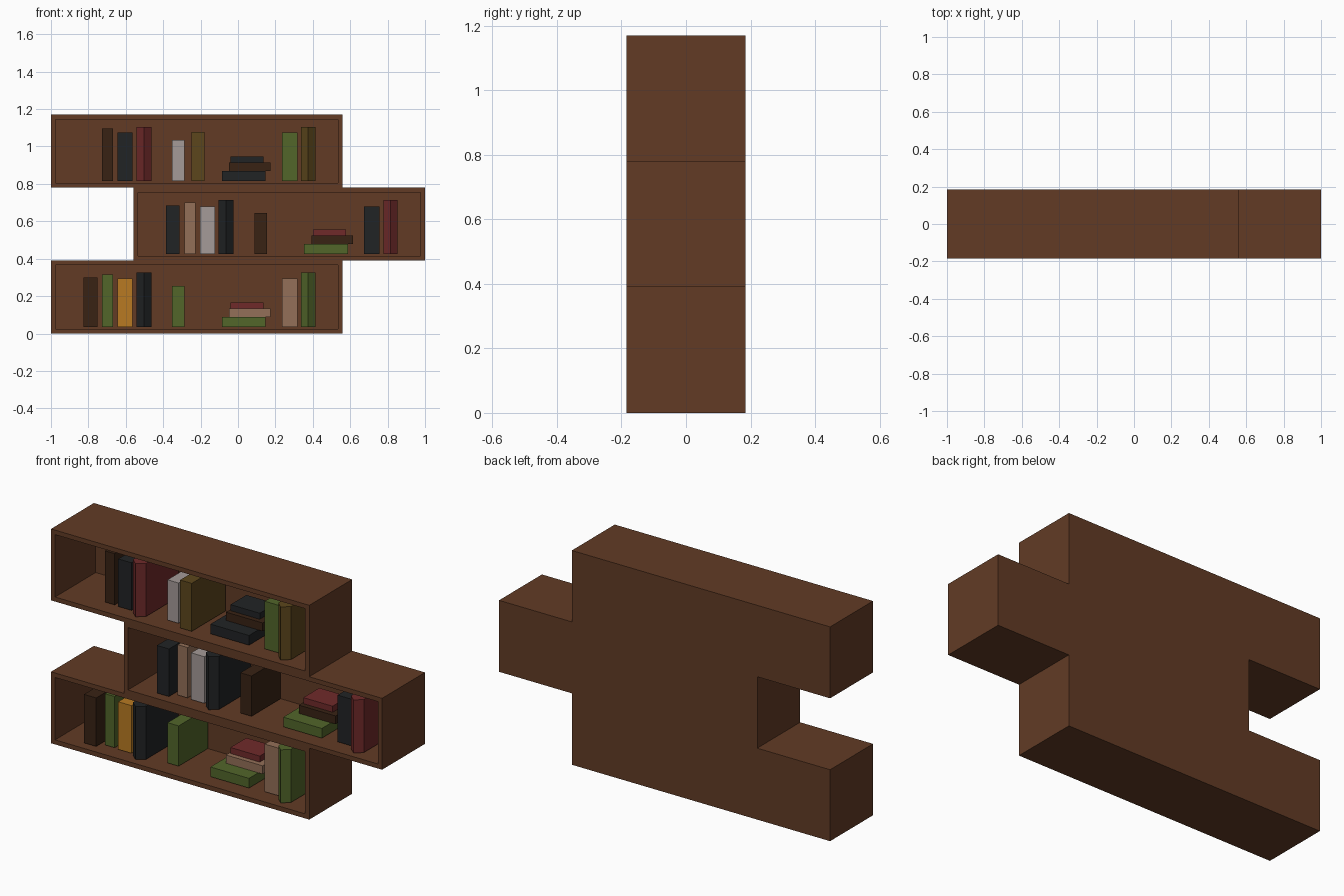
import bpy, bmesh

if "Cube" in bpy.data.objects:
    bpy.data.objects.remove(bpy.data.objects["Cube"])

# Colours as display values, converted to linear
COLOURS = {
    "wood": (98, 59, 37), "brown": (56, 34, 20), "black": (33, 35, 37),
    "red": (112, 42, 42), "white": (165, 155, 152), "olive": (92, 70, 28),
    "green": (82, 102, 42), "tan": (148, 112, 88), "yellow": (184, 122, 34),
}


def linear(v):
    v /= 255
    return v / 12.92 if v <= 0.04045 else ((v + 0.055) / 1.055) ** 2.4


MATS = {}
for key, rgb in COLOURS.items():
    MATS[key] = bpy.data.materials.new(key)
    MATS[key].diffuse_color = (*[linear(v) for v in rgb], 1)


def add_object(name, bm, colour):
    bmesh.ops.recalc_face_normals(bm, faces=bm.faces)
    mesh = bpy.data.meshes.new(name)
    bm.to_mesh(mesh)
    bm.free()
    mesh.materials.append(MATS[colour])
    ob = bpy.data.objects.new(name, mesh)
    bpy.context.collection.objects.link(ob)
    return ob


def prism(outline, z0, z1):
    """Extrude a plan outline from z0 up to z1."""
    bm = bmesh.new()
    face = bm.faces.new([bm.verts.new((x, y, z0)) for x, y in outline])
    top = bmesh.ops.extrude_face_region(bm, geom=[face])["geom"]
    verts = [v for v in top if isinstance(v, bmesh.types.BMVert)]
    bmesh.ops.translate(bm, verts=verts, vec=(0, 0, z1 - z0))
    return bm


def rect(x0, x1, y0, y1):
    return [(x0, y0), (x1, y0), (x1, y1), (x0, y1)]


FRONT, BACK = -0.185, 0.185
LENGTH, HEIGHT, WALL, CAVITY = 1.56, 0.39, 0.035, 0.35
BOOK_BACK = 0.147


def shelf_case(name, x0, z0):
    """Open-fronted box: inset the front face and push it back."""
    bm = prism(rect(x0, x0 + LENGTH, FRONT, BACK), z0, z0 + HEIGHT)
    bmesh.ops.recalc_face_normals(bm, faces=bm.faces)
    face = min(bm.faces, key=lambda f: f.calc_center_median().y)
    bmesh.ops.inset_region(bm, faces=[face], thickness=WALL)
    inner = bmesh.ops.extrude_discrete_faces(bm, faces=[face])["faces"][0]
    bmesh.ops.translate(bm, verts=inner.verts, vec=(0, CAVITY, 0))
    add_object(name, bm, "wood")


def upright_book(name, x, width, setback, z0, height, colour, pointed=False):
    y = FRONT + setback
    outline = rect(x, x + width, y, BOOK_BACK)
    if pointed:  # two-sided spine
        outline.insert(1, (x + width / 2, y - 0.034))
    add_object(name, prism(outline, z0, z0 + height), colour)


# Slots from the left end of a case: offset, width, setback, pointed spine
SLOTS = {
    "first": (0.175, 0.073, 0.035, False),
    "second": (0.273, 0.059, 0.075, False),
    "third": (0.357, 0.08, 0.07, False),
    "rounded": (0.457, 0.08, 0.054, True),
    "middle": (0.648, 0.067, 0.08, False),
    "wide": (0.752, 0.07, 0.04, False),
    "right": (1.235, 0.082, 0.08, False),
    "end": (1.337, 0.077, 0.051, True),
}

# Flat stack from bottom up: offset, length, y range, z range above the floor
STACK = [
    (0.914, 0.233, -0.115, 0.08, 0.0, 0.053),
    (0.952, 0.222, -0.035, 0.13, 0.053, 0.098),
    (0.96, 0.177, -0.008, 0.13, 0.098, 0.131),
]

# Shelves: name, left x, base z, {slot: (height, colour)}, stack colours
SHELVES = [
    ("lower", -1.0, 0.0, {
        "first": (0.265, "brown"), "second": (0.28, "green"),
        "third": (0.26, "yellow"), "rounded": (0.29, "black"),
        "middle": (0.22, "green"), "right": (0.26, "tan"),
        "end": (0.29, "green")}, ("green", "tan", "red")),
    ("centre", -0.56, 0.39, {
        "first": (0.26, "black"), "second": (0.275, "tan"),
        "third": (0.255, "white"), "rounded": (0.29, "black"),
        "middle": (0.22, "brown"), "right": (0.255, "black"),
        "end": (0.29, "red")}, ("green", "brown", "red")),
    ("upper", -1.0, 0.78, {
        "second": (0.28, "brown"), "third": (0.26, "black"),
        "rounded": (0.29, "red"), "middle": (0.22, "white"),
        "wide": (0.262, "olive"), "right": (0.26, "green"),
        "end": (0.29, "olive")}, ("black", "brown", "black")),
]

for shelf, left, base, books, stack_colours in SHELVES:
    shelf_case(f"{shelf}_shelf_case", left, base)
    floor = base + WALL
    for slot, (height, colour) in books.items():
        offset, width, setback, pointed = SLOTS[slot]
        upright_book(f"{shelf}_{slot}_book", left + offset, width, setback,
                     floor, height, colour, pointed)
    for i, (colour, part) in enumerate(zip(stack_colours, STACK), 1):
        offset, length, y0, y1, z0, z1 = part
        x = left + offset
        add_object(f"{shelf}_stacked_book_{i}",
                   prism(rect(x, x + length, y0, y1), floor + z0, floor + z1),
                   colour)

for m in bpy.data.materials:
    if m.users and not m.is_grease_pencil:
        m.use_nodes = True
        m.node_tree.nodes["Principled BSDF"].inputs["Base Color"].default_value = m.diffuse_color
